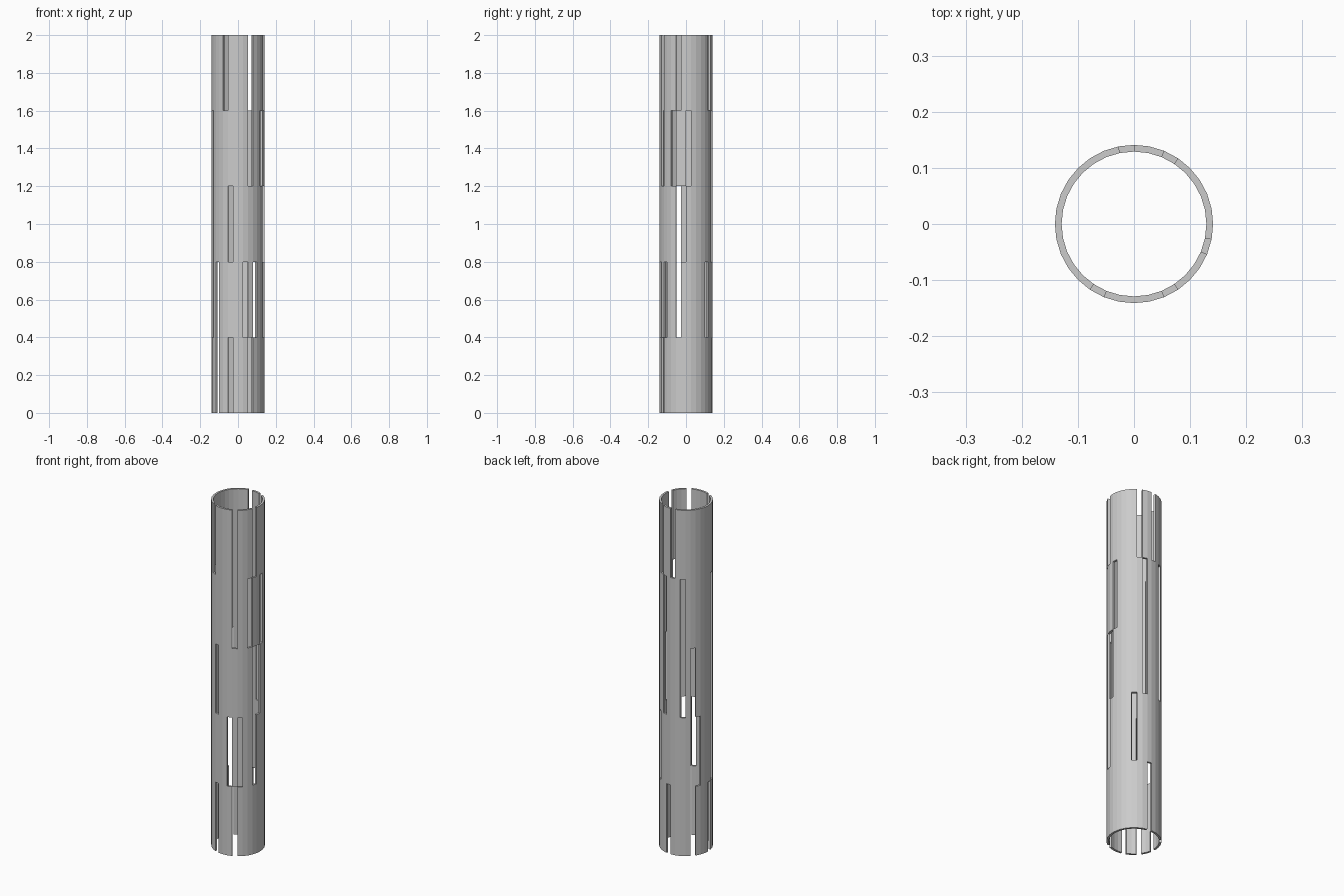
import bpy, bmesh
from math import cos, sin, tau

if "Cube" in bpy.data.objects:
    bpy.data.objects.remove(bpy.data.objects["Cube"])

SIDES, TIERS, TIER_H = 32, 5, 0.4
R_OUT, R_IN = 0.141, 0.129

# Open slots in each tier, bottom to top (counted counter-clockwise from +x)
OPEN = [
    {7, 12, 16, 19, 22, 26},
    {4, 12, 13, 17, 19, 25, 27, 30},
    {6, 10, 12, 17, 22, 30, 31},
    {0, 6, 10, 17, 26, 29},
    {5, 8, 21, 26, 30},
]


def solid(tier, k):
    return 0 <= tier < TIERS and k % SIDES not in OPEN[tier]


bm = bmesh.new()
cache = {}


def vert(r, k, tier):
    key = (r, k % SIDES, tier)
    if key not in cache:
        a = tau * key[1] / SIDES
        cache[key] = bm.verts.new((r * cos(a), r * sin(a), tier * TIER_H))
    return cache[key]


def quad(*corners):
    bm.faces.new([vert(*c) for c in corners])


# Wall panels: outer and inner skins, plus side and end faces next to slots
for t in range(TIERS):
    for k in range(SIDES):
        if not solid(t, k):
            continue
        n, u = k + 1, t + 1
        quad((R_OUT, k, t), (R_OUT, n, t), (R_OUT, n, u), (R_OUT, k, u))
        quad((R_IN, n, t), (R_IN, k, t), (R_IN, k, u), (R_IN, n, u))
        if not solid(u, k):
            quad((R_OUT, k, u), (R_OUT, n, u), (R_IN, n, u), (R_IN, k, u))
        if not solid(t - 1, k):
            quad((R_OUT, n, t), (R_OUT, k, t), (R_IN, k, t), (R_IN, n, t))
        if not solid(t, k - 1):
            quad((R_IN, k, t), (R_OUT, k, t), (R_OUT, k, u), (R_IN, k, u))
        if not solid(t, k + 1):
            quad((R_OUT, n, t), (R_IN, n, t), (R_IN, n, u), (R_OUT, n, u))

mesh = bpy.data.meshes.new("slotted_tube")
bm.to_mesh(mesh)
bm.free()
bpy.context.collection.objects.link(bpy.data.objects.new("slotted_tube", mesh))
